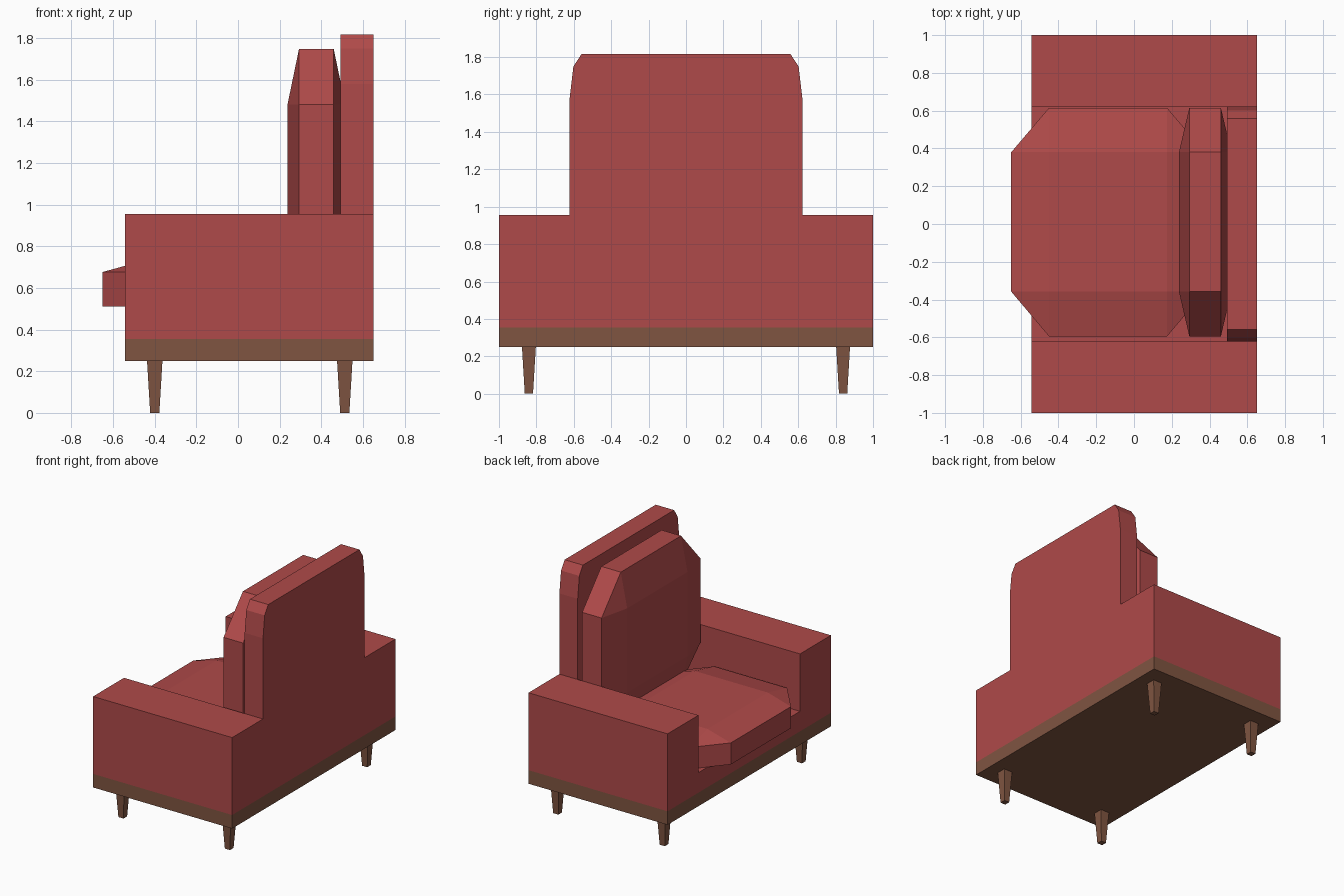
import bpy, bmesh
from mathutils import Vector

if "Cube" in bpy.data.objects:
    bpy.data.objects.remove(bpy.data.objects["Cube"])


def material(name, rgb):
    m = bpy.data.materials.new(name)
    m.diffuse_color = (*rgb, 1)
    m.use_nodes = True
    m.node_tree.nodes["Principled BSDF"].inputs["Base Color"].default_value = m.diffuse_color
    return m


RED = material("red fabric", (0.43, 0.068, 0.067))
WOOD = material("brown wood", (0.215, 0.09, 0.053))


def finish(name, bm, mat):
    bmesh.ops.recalc_face_normals(bm, faces=bm.faces)
    me = bpy.data.meshes.new(name)
    bm.to_mesh(me)
    bm.free()
    me.materials.append(mat)
    ob = bpy.data.objects.new(name, me)
    bpy.context.collection.objects.link(ob)
    return ob


def extrude_x(name, half, x0, x1, mat):
    """Extrude a left-right symmetric (y, z) outline along x."""
    outline = half + [(-y, z) for y, z in reversed(half)]
    bm = bmesh.new()
    face = bm.faces.new([bm.verts.new((x0, y, z)) for y, z in outline])
    out = bmesh.ops.extrude_face_region(bm, geom=[face])["geom"]
    bmesh.ops.translate(bm, vec=(x1 - x0, 0, 0),
                        verts=[g for g in out if isinstance(g, bmesh.types.BMVert)])
    return finish(name, bm, mat)


def tapered_box(name, cx, cy, z0, z1, bottom, top, mat):
    bm = bmesh.new()
    bmesh.ops.create_cube(bm, size=2)
    for v in bm.verts:
        hx, hy = top if v.co.z > 0 else bottom
        v.co = Vector((cx + v.co.x * hx, cy + v.co.y * hy, z1 if v.co.z > 0 else z0))
    return finish(name, bm, mat)


def cushion(name, us, vs, levels, place):
    """Hull of a cut-corner slab; the levels are (height, kind of outline)."""
    bm = bmesh.new()
    for h, rim in levels:
        for i in (0, 1, 2, 3):
            for j in (0, 1, 2, 3):
                edge_i, edge_j = i in (0, 3), j in (0, 3)
                if (edge_i != edge_j) if rim else not (edge_i or edge_j):
                    bm.verts.new(place(us[i], vs[j], h))
    bmesh.ops.convex_hull(bm, input=bm.verts)
    bmesh.ops.dissolve_limit(bm, angle_limit=0.01, verts=bm.verts, edges=bm.edges)
    return finish(name, bm, RED)


# Wooden base slab and tapered legs
tapered_box("base_frame", 0.054, 0, 0.25, 0.355, (0.596, 1), (0.596, 1), WOOD)
for x, end in ((-0.4, "front"), (0.513, "rear")):
    for y, side in ((-0.84, "right"), (0.84, "left")):
        tapered_box(f"{end}_leg_{side}", x, y, 0, 0.25,
                    (0.022, 0.022), (0.037, 0.037), WOOD)

# Arms joined by the seat platform, and the backrest panel
extrude_x("arms_and_seat_platform",
          [(1, 0.355), (1, 0.955), (0.622, 0.955), (0.622, 0.51)], -0.542, 0.493, RED)
extrude_x("backrest",
          [(1, 0.355), (1, 0.955), (0.622, 0.955), (0.622, 1.58),
           (0.602, 1.75), (0.558, 1.817)], 0.493, 0.65, RED)

# Loose cushions with cut corners and puffed faces
WIDTH = (-0.595, -0.358, 0.38, 0.615)
cushion("seat_cushion", (-0.65, -0.45, 0.175, 0.375), WIDTH,
        ((0.51, True), (0.677, True), (0.732, False)),
        lambda u, v, h: (u, v, h))
cushion("back_cushion", (0.6, 0.83, 1.482, 1.748), WIDTH,
        ((0.238, False), (0.293, True), (0.46, True), (0.515, False)),
        lambda u, v, h: (h, v, u))
